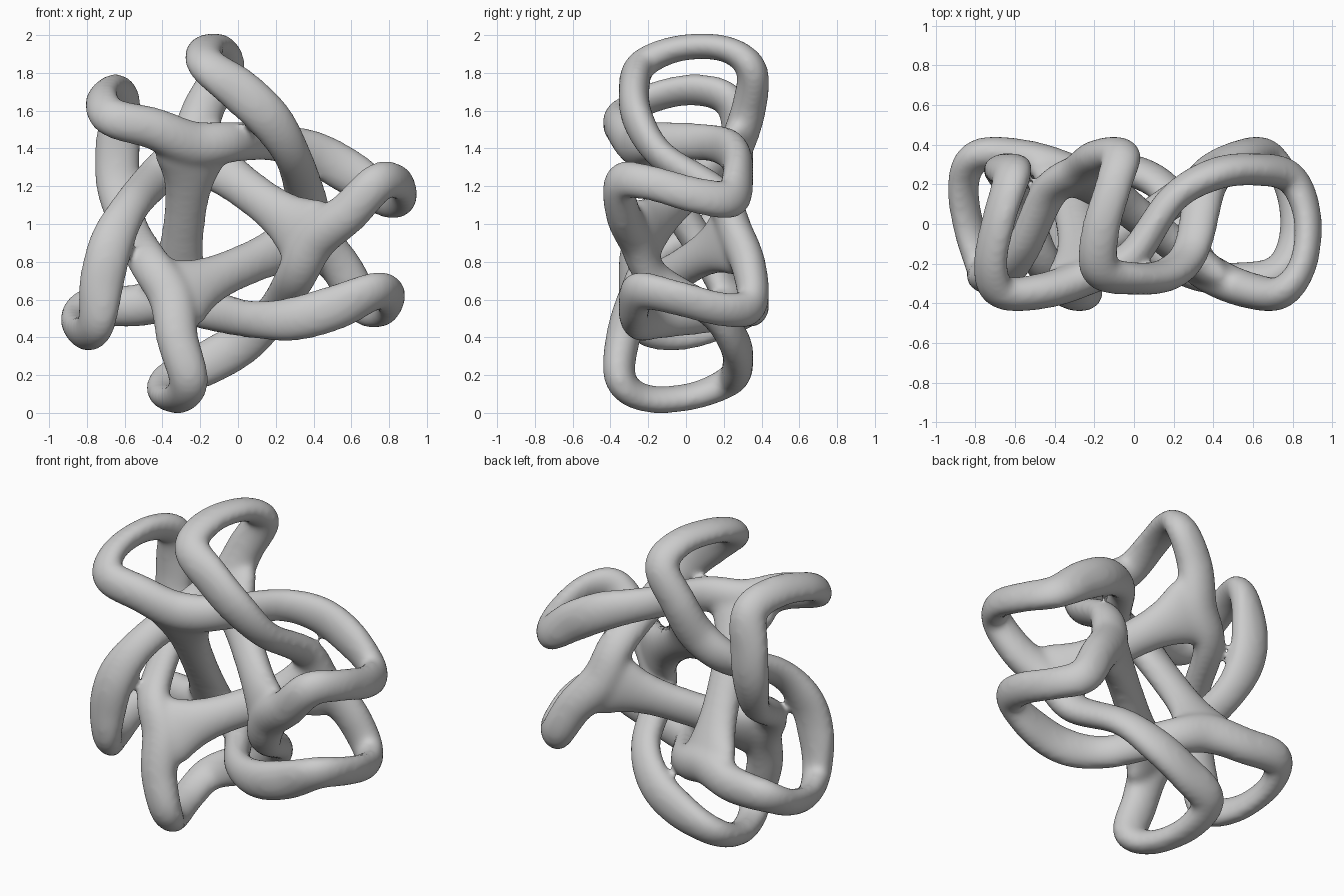
import bpy, bmesh, math
from mathutils import Vector, Matrix

if "Cube" in bpy.data.objects:
    bpy.data.objects.remove(bpy.data.objects["Cube"])

C0 = Vector((-0.055, 0.0, 1.0))         # centre used for reading the path
C = Vector((-0.062, 0.0, 0.985))        # final centre of the three-fold symmetry

# One third of a ring, from web node over the tip turn to the next node:
# x, y, z, half width, half thickness, angle of the thin direction (90 = y, 0 = radial)
THIRD = [(-0.23, -0.265, 1.44, .12, .095, 90), (-0.01, -0.17, 1.45, .108, .085, 90),
         (0.20, 0.125, 1.445, .10, .076, 90), (0.41, 0.25, 1.39, .118, .082, 90),
         (0.61, 0.275, 1.28, .12, .082, 85), (0.795, 0.235, 1.15, .105, .08, 45),
         (0.88, 0.04, 1.17, .098, .07, 5), (0.86, -0.2, 1.235, .095, .07, -25),
         (0.75, -0.345, 1.235, .105, .082, -70), (0.59, -0.335, 1.075, .112, .092, -90)]
RADIAL = Vector((math.cos(math.radians(13)), 0, math.sin(math.radians(13))))
axis = math.radians(173.4)              # two-fold axis that swaps the rings
FLIP = Matrix.Rotation(math.pi, 3, Vector((math.cos(axis), 0, math.sin(axis))))
SIDES, SUB = 20, 8


def turn(k):
    return Matrix.Rotation(math.radians(120 * k), 3, 'Y')


def ring_controls(flip):
    out = []
    for k in range(3):
        m = FLIP @ turn(k) if flip else turn(k)
        for x, y, z, w, t, a in THIRD:
            a = math.radians(a)
            n = (RADIAL * math.cos(a) + Vector((0, math.sin(a), 0))) * (-1) ** k
            out.append((m @ (Vector((x, y, z)) - C0) + C, m @ n, Vector((w, t, 0))))
    return out


def catmull(a, b, c, d, t):
    return 0.5 * (2 * b + (c - a) * t + (2 * a - 5 * b + 4 * c - d) * t * t
                  + (3 * b - a - 3 * c + d) * t ** 3)


def sweep(bm, stations, closed):
    # elliptical tube through (point, thin direction, (half width, half thickness))
    n, loops = len(stations), []
    for i, (p, nrm, s) in enumerate(stations):
        a = stations[i - 1][0] if closed or i else p
        b = stations[(i + 1) % n][0] if closed or i < n - 1 else p
        tan = (b - a).normalized()
        nrm = (nrm - tan * nrm.dot(tan)).normalized()
        wide = tan.cross(nrm)
        loops.append([bm.verts.new(p + wide * s.x * math.cos(q) + nrm * s.y * math.sin(q))
                      for q in (2 * math.pi * j / SIDES for j in range(SIDES))])
    for i in range(n if closed else n - 1):
        shift = SIDES // 2 if i == n - 1 else 0     # the ring closes with a half turn
        u, v = loops[i], loops[(i + 1) % n]
        for j in range(SIDES):
            j2 = (j + 1) % SIDES
            bm.faces.new((u[j], u[j2], v[(j2 + shift) % SIDES], v[(j + shift) % SIDES]))
    if not closed:
        bm.faces.new(loops[0][::-1])
        bm.faces.new(loops[-1])


def ring(bm, ctrl):
    def get(i):
        p, nrm, s = ctrl[i % 30]
        return p, (nrm if 0 <= i < 30 else -nrm), s
    st = []
    for i in range(30):
        q = [get(i + o) for o in (-1, 0, 1, 2)]
        for j in range(SUB):
            st.append(tuple(catmull(*[e[c] for e in q], j / SUB) for c in range(3)))
    sweep(bm, st, True)


bm = bmesh.new()

# Two interlaced rings
front, back = ring_controls(False), ring_controls(True)
ring(bm, front)
ring(bm, back)

# Three bars, flared into flat webs where they meet the rings
FLARE = [(-.02, .18), (.04, .205), (.10, .195), (.16, .165), (.23, .138), (.32, .12), (.42, .112)]
FLARE += [(1 - s, w) for s, w in reversed(FLARE)]
for k in range(3):
    a = front[10 * k][0]
    b = turn(k) @ (FLIP @ (front[0][0] - C)) + C
    ib = min(range(30), key=lambda j: (back[j][0] - b).length)
    d = b - a
    na = (front[(10 * k + 1) % 30][0] - front[10 * k - 1][0]).cross(d).normalized()
    nb = (back[(ib + 1) % 30][0] - back[ib - 1][0]).cross(d).normalized()
    if na.dot(nb) < 0:
        nb = -nb
    sweep(bm, [(a + d * s, na.lerp(nb, min(max(s, 0), 1)), Vector((w, .088, 0)))
               for s, w in FLARE], False)

bmesh.ops.recalc_face_normals(bm, faces=bm.faces)
me = bpy.data.meshes.new("knotted_sculpture")
bm.to_mesh(me)
bm.free()
ob = bpy.data.objects.new("knotted_sculpture", me)
bpy.context.collection.objects.link(ob)
bpy.context.view_layer.objects.active = ob
ob.select_set(True)

# Fuse everything into one smooth skin
rm = ob.modifiers.new("fuse", 'REMESH')
rm.mode = 'VOXEL'
rm.voxel_size = 0.016
sm = ob.modifiers.new("soften", 'SMOOTH')
sm.factor = 0.5
sm.iterations = 18
bpy.ops.object.modifier_apply(modifier="fuse")
bpy.ops.object.modifier_apply(modifier="soften")
bpy.ops.object.shade_smooth()
